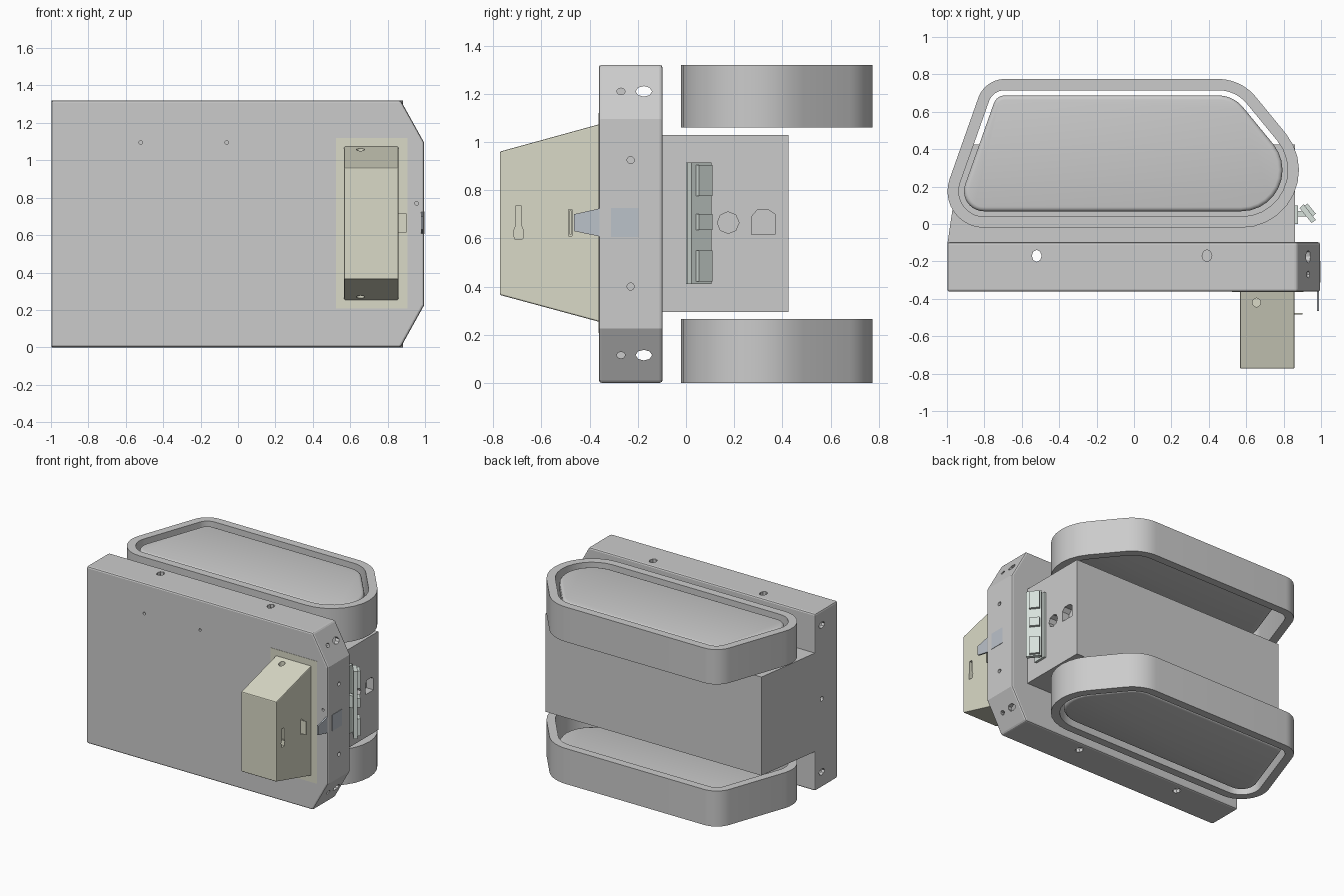
import bpy, bmesh, math
from mathutils import Vector

if "Cube" in bpy.data.objects:
    bpy.data.objects.remove(bpy.data.objects["Cube"])


def material(name, rgb):
    m = bpy.data.materials.new(name)
    m.diffuse_color = (*rgb, 1)
    m.use_nodes = True
    m.node_tree.nodes["Principled BSDF"].inputs["Base Color"].default_value = m.diffuse_color
    return m


KHAKI = material("khaki", (0.70, 0.70, 0.57))
STEEL = material("blue_grey", (0.50, 0.54, 0.59))
GREEN = material("pale_green", (0.68, 0.75, 0.71))
MAP = {"x": lambda u, v, w: (w, u, v),
       "y": lambda u, v, w: (u, w, v),
       "z": lambda u, v, w: (u, v, w)}


def finish(name, bm, mat=None):
    bmesh.ops.recalc_face_normals(bm, faces=bm.faces)
    me = bpy.data.meshes.new(name)
    bm.to_mesh(me)
    bm.free()
    ob = bpy.data.objects.new(name, me)
    bpy.context.collection.objects.link(ob)
    if mat:
        me.materials.append(mat)
    return ob


def prism(name, pts, axis, a, b, mat=None, inner=None):
    """Extrude a profile along an axis; an inner loop makes it a ring."""
    bm = bmesh.new()
    loop = lambda p, w: [bm.verts.new(MAP[axis](u, v, w)) for u, v in p]
    lo, hi = loop(pts, a), loop(pts, b)
    n = len(pts)
    side = lambda p, q: [bm.faces.new((p[i], p[(i + 1) % n], q[(i + 1) % n], q[i])) for i in range(n)]
    side(lo, hi)
    if inner:
        ilo, ihi = loop(inner, a), loop(inner, b)
        side(ilo, ihi)
        side(lo, ilo)
        side(hi, ihi)
    else:
        bm.faces.new(lo)
        bm.faces.new(hi)
    return finish(name, bm, mat)


def rect(u0, u1, v0, v1):
    return [(u0, v0), (u1, v0), (u1, v1), (u0, v1)]


def box(name, x0, x1, y0, y1, z0, z1, mat=None):
    return prism(name, rect(x0, x1, y0, y1), "z", z0, z1, mat)


def disc(u, v, ru, rv, n=12):
    return [(u + ru * math.cos(math.tau * i / n), v + rv * math.sin(math.tau * i / n)) for i in range(n)]


def activate(ob):
    bpy.ops.object.select_all(action="DESELECT")
    ob.select_set(True)
    bpy.context.view_layer.objects.active = ob


def modify(ob, kind, **props):
    activate(ob)
    m = ob.modifiers.new(kind, kind)
    for k, v in props.items():
        setattr(m, k, v)
    bpy.ops.object.modifier_apply(modifier=m.name)


def bevel(ob, width, segments=2):
    modify(ob, "BEVEL", width=width, segments=segments, limit_method="ANGLE", angle_limit=math.radians(60))


def cut(ob, pts, axis, a, b):
    c = prism("cutter", pts, axis, a, b)
    c.hide_render = True
    modify(ob, "BOOLEAN", object=c, operation="DIFFERENCE", solver="EXACT")
    bpy.data.objects.remove(c)


def smooth(ob, deg=35):
    activate(ob)
    bpy.ops.object.shade_smooth_by_angle(angle=math.radians(deg))


def rounded(corners, inset, steps=10):
    """Counter-clockwise polygon with rounded corners (x, y, radius), moved inwards."""
    out = []
    for i, (x, y, r) in enumerate(corners):
        p = Vector((x, y))
        a = (Vector(corners[i - 1][:2]) - p).normalized()
        b = (Vector(corners[(i + 1) % len(corners)][:2]) - p).normalized()
        half = a.angle(b) / 2
        c = p + (a + b).normalized() * (r / math.sin(half))
        start, sweep = math.atan2(a.x, -a.y), math.pi - 2 * half
        for k in range(steps + 1):
            t = start + sweep * k / steps
            out.append((c.x + (r - inset) * math.cos(t), c.y + (r - inset) * math.sin(t)))
    return out


def track_loop(inset):
    return rounded([(-1.078, -0.02, 0.195), (1.225, -0.02, 0.308),
                    (0.573, 0.775, 0.26), (-0.797, 0.775, 0.15)], inset)


# Front cover: hollow shell with two clipped corners
cover = prism("front_cover", [(-0.998, 0), (0.87, 0), (0.995, 0.225), (0.995, 1.095), (0.87, 1.32), (-0.998, 1.32)],
              "y", -0.362, -0.097)
bevel(cover, 0.012)
cut(cover, [(-0.975, 0.025), (0.855, 0.025), (0.97, 0.235), (0.97, 1.085), (0.855, 1.295), (-0.975, 1.295)],
    "y", -0.338, -0.12)
for z, x2 in ((0, 0.34), (1.32, 0.39)):
    for x in (-0.52, x2):
        cut(cover, disc(x, -0.17, 0.026, 0.032, 8), "z", z - 0.05, z + 0.05)
for z in (0.115, 1.21):
    cut(cover, disc(-0.175, z, 0.034, 0.022, 8), "x", 0.82, 1.05)
    cut(cover, disc(-0.27, z, 0.018, 0.014, 8), "x", 0.82, 1.05)
    cut(cover, disc(-0.175, z, 0.034, 0.022, 8), "x", -1.05, -0.95)
cut(cover, disc(-0.175, 0.66, 0.018, 0.018), "x", -1.05, -0.95)
for z in (0.40, 0.925):
    cut(cover, disc(-0.23, z, 0.015, 0.015), "x", 0.95, 1.05)
for x, z in ((-0.52, 1.095), (-0.06, 1.095), (0.955, 0.77)):
    cut(cover, disc(x, z, 0.01, 0.01), "y", -0.40, -0.33)

# Main body behind the cover
body = prism("main_body", [(-0.998, -0.11), (0.86, -0.11), (0.86, 0.425), (-0.92, 0.425)], "z", 0.295, 1.03)
cut(body, disc(0.175, 0.665, 0.045, 0.045, 8), "x", 0.80, 0.90)
cut(body, [(0.272, 0.615), (0.37, 0.615), (0.37, 0.70), (0.345, 0.717), (0.295, 0.717), (0.272, 0.69)],
    "x", 0.80, 0.90)

# Track loops with a round-edged panel in each
for side, z0, z1, p0, p1 in (("lower", 0, 0.265, 0.018, 0.11), ("upper", 1.06, 1.32, 1.21, 1.302)):
    smooth(prism(side + "_track", track_loop(0), "z", z0, z1, inner=track_loop(0.06)))
    panel = prism(side + "_track_panel", track_loop(0.088), "z", p0, p1)
    bevel(panel, 0.022, 3)
    smooth(panel)

# Khaki housing on its flange
box("housing_flange", 0.525, 0.905, -0.364, -0.358, 0.207, 1.12, KHAKI)
housing = prism("housing", [(-0.355, 0.252), (-0.355, 1.075), (-0.773, 0.96), (-0.773, 0.365)],
                "x", 0.567, 0.858, KHAKI)
bevel(housing, 0.006)
cut(housing, [(-0.708, 0.735), (-0.708, 0.65), (-0.716, 0.63), (-0.712, 0.597), (-0.678, 0.597),
              (-0.674, 0.63), (-0.682, 0.65), (-0.682, 0.735)], "x", 0.82, 0.90)
cut(housing, rect(-0.487, -0.473, 0.61, 0.72), "x", 0.82, 0.90)
for a, b in ((0.20, 0.30), (1.03, 1.12)):
    cut(housing, disc(0.655, -0.42, 0.022, 0.024), "z", a, b)
box("housing_clip", 0.84, 0.90, -0.484, -0.476, 0.615, 0.715, KHAKI)

# Latch plate on the cover side and its tab
box("latch_plate", 0.985, 0.998, -0.312, -0.197, 0.605, 0.725, STEEL)
prism("latch_tab", [(-0.355, 0.607), (-0.355, 0.725), (-0.465, 0.70), (-0.465, 0.63)], "x", 0.978, 0.99, STEEL)

# Connector bar: tilted plate with clips, on a mounting strip
box("connector_mount", 0.855, 0.878, 0.0, 0.10, 0.41, 0.915, GREEN)
box("connector_stem", 0.87, 0.93, 0.04, 0.07, 0.62, 0.71, GREEN)
prism("connector_bar", [(0.885, 0.085), (0.950, 0.005), (0.972, 0.022), (0.907, 0.105)],
      "z", 0.41, 0.915, GREEN)
for i, (a, b) in enumerate(((0.42, 0.55), (0.635, 0.70), (0.775, 0.905))):
    prism("connector_clip_%d" % (i + 1), [(0.91, 0.095), (0.955, 0.04), (0.972, 0.055), (0.927, 0.11)],
          "z", a, b, GREEN)
